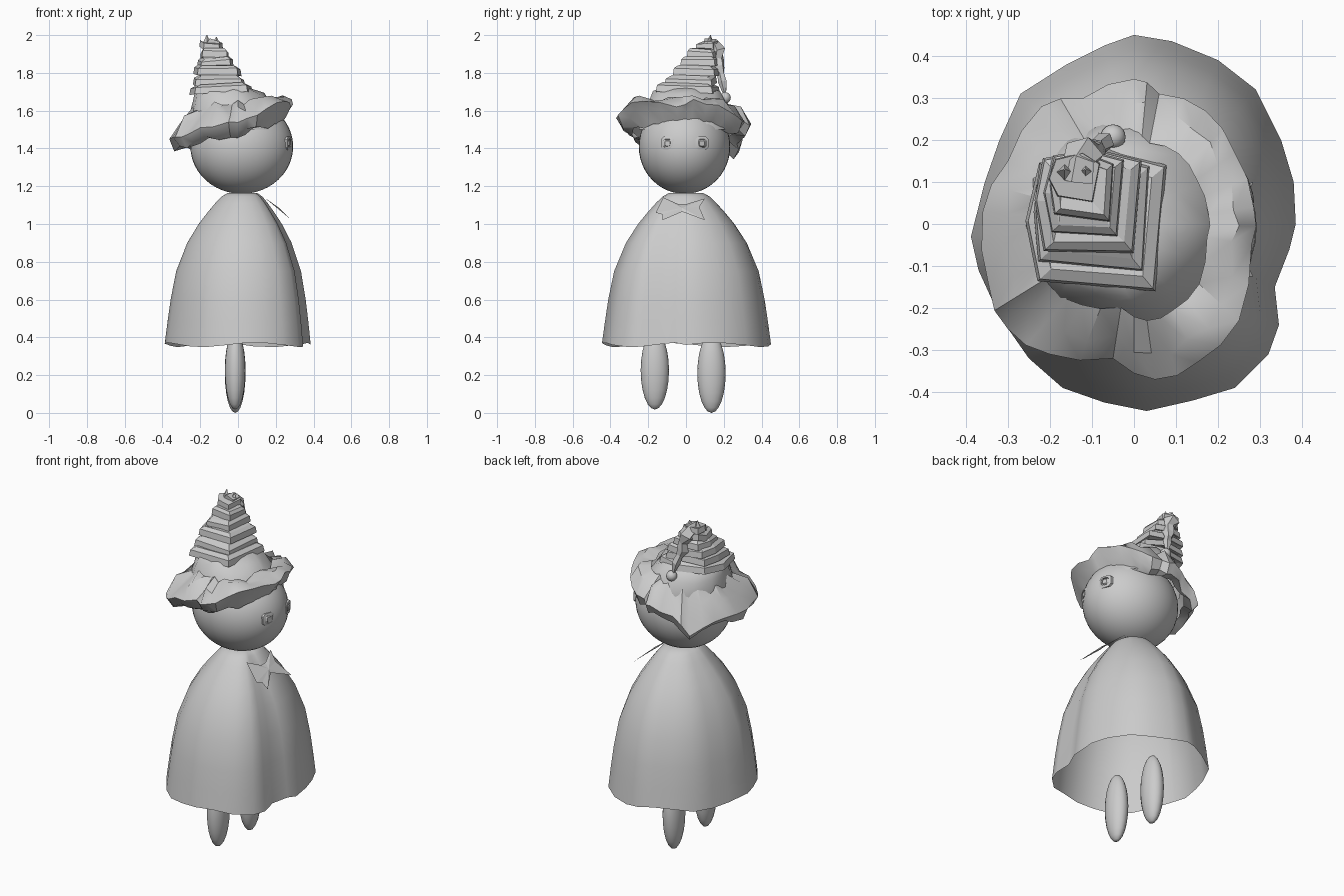
import bpy, bmesh, random
from math import sin, cos, pi, radians
from mathutils import Vector

if "Cube" in bpy.data.objects:
    bpy.data.objects.remove(bpy.data.objects["Cube"])

random.seed(4)


def finish(name, bm, angle=None):
    me = bpy.data.meshes.new(name)
    bmesh.ops.recalc_face_normals(bm, faces=bm.faces[:])
    bm.to_mesh(me)
    bm.free()
    ob = bpy.data.objects.new(name, me)
    bpy.context.collection.objects.link(ob)
    if angle:
        me.shade_smooth()
        me.set_sharp_from_angle(angle=radians(angle))
    return ob


def loft(name, rings, cap_start=False, cap_end=False, angle=None):
    bm = bmesh.new()
    vs = [[bm.verts.new(p) for p in ring] for ring in rings]
    n = len(vs[0])
    for a, b in zip(vs, vs[1:]):
        for i in range(n):
            j = (i + 1) % n
            bm.faces.new((a[i], a[j], b[j], b[i]))
    if cap_start:
        bm.faces.new(vs[0])
    if cap_end:
        bm.faces.new(vs[-1])
    return finish(name, bm, angle)


def ellipsoid(name, centre, radii, u=32, v=16):
    bm = bmesh.new()
    bmesh.ops.create_uvsphere(bm, u_segments=u, v_segments=v, radius=1)
    for p in bm.verts:
        p.co = Vector(centre) + p.co * Vector(radii)
    return finish(name, bm, 60)


def jit(a):
    return random.uniform(-a, a)


# Legs
ellipsoid("leg_1", (-.015, -.165, .225), (.055, .075, .207), 20, 12)
ellipsoid("leg_2", (-.015, .135, .21), (.055, .075, .21), 20, 12)

# Cloak: hem outline scaled up a bell profile, folds fading upwards
hem = [(.385, 0), (.38, .1), (.35, .2), (.29, .32), (.2, .39), (.09, .435), (0, .45),
       (-.07, .425), (-.16, .38), (-.27, .31), (-.32, .2), (-.355, .1), (-.388, -.03),
       (-.37, -.11), (-.32, -.22), (-.25, -.32), (-.17, -.39), (-.07, -.425), (.03, -.445),
       (.14, -.42), (.24, -.39), (.32, -.31), (.345, -.24), (.335, -.15), (.37, -.06)]
rings = []
for z, s in [(.36, 1), (.48, .965), (.6, .925), (.75, .855), (.9, .715), (1, .57),
             (1.06, .46), (1.11, .36), (1.145, .28), (1.165, .2)]:
    rings.append([(x * s + .03 * (1 - s), y * s,
                   z + (.012 * sin(i * 1.1) if s == 1 else 0)) for i, (x, y) in enumerate(hem)])
loft("cloak", rings, cap_end=True, angle=50)

# Head
ellipsoid("head", (.02, -.008, 1.41), (.272, .242, .25), 40, 24)

# Eyes: square frame with a raised centre
for k, y in enumerate((-.098, .085)):
    rings = []
    for r, x in [(.034, .235), (.035, .28), (.022, .284), (.021, .272), (.013, .285)]:
        ring = []
        for i in range(8):
            sx = (1, 1, .6, -.6, -1, -1, -.6, .6)[i]
            sz = (-.6, .6, 1, 1, .6, -.6, -1, -1)[i]
            ring.append((x - .3 * abs(y + sx * r) + .02, y + sx * r, 1.427 + sz * r))
        rings.append(ring)
    loft("eye_%d" % (k + 1), rings, cap_end=True, angle=30)

# Neck bow, a flat cut-out leaning forward
bm = bmesh.new()
shape = [(.0, 1.105), (.1, 1.135), (.07, 1.09), (.1, 1.02), (-.02, 1.065), (-.125, 1.02),
         (-.125, 1.05), (-.16, 1.06), (-.12, 1.14), (-.04, 1.105)]
slope = lambda p, d=0: (.14 + (1.14 - p[1]) * 1.2 + d, p[0], p[1])
vs = [bm.verts.new(slope(p)) for p in shape]
mid = bm.verts.new(slope((-.02, 1.085), .012))
for i, v in enumerate(vs):
    bm.faces.new((v, vs[(i + 1) % len(vs)], mid))
finish("neck_bow", bm)

# Hat brim: crumpled rim between an upper and a lower inner ring
rim = [(.28, -.05, 1.62), (.285, .04, 1.66), (.24, .17, 1.63), (.17, .27, 1.57),
       (.06, .31, 1.54), (0, .345, 1.53), (-.12, .3, 1.48), (-.22, .28, 1.38),
       (-.3, .15, 1.44), (-.36, .03, 1.455), (-.345, -.15, 1.46), (-.3, -.25, 1.46),
       (-.2, -.31, 1.51), (-.05, -.32, 1.54), (.05, -.37, 1.56), (.15, -.33, 1.61),
       (.25, -.23, 1.65)]
fine = []
for i, p in enumerate(rim):
    q = (Vector(p) + Vector(rim[(i + 1) % len(rim)])) / 2
    fine += [Vector(p), q + Vector((q.x * .03, q.y * .03, jit(.015)))]
top, high, low, under = [], [], [], []
for i, (x, y, z) in enumerate(fine):
    w = .02 if i % 2 else -.01
    top.append((x * .62, y * .62, 1.64 + .06 * x + jit(.02)))
    high.append((x * (.84 + w), y * (.84 + w), (z + 1.63 + .1 * x) / 2 + .015 + jit(.03)))
    low.append((x * (.91 + w), y * (.91 + w), z - .045 + jit(.02)))
    under.append((x * .77, y * .77, 1.475 + .15 * x + jit(.02)))
loft("hat_brim", [top, high, fine, low, under], angle=40)

# Hat crown
rings = []
for x, z, r, j in [(0, 1.5, .255, 0), (-.02, 1.57, .245, .01), (-.035, 1.64, .21, .015),
                   (-.05, 1.69, .175, .015), (-.07, 1.72, .13, 0)]:
    rings.append([(x + (r + jit(j)) * cos(i * pi / 7), (r + jit(j)) * sin(i * pi / 7),
                   z + jit(j)) for i in range(14)])
loft("hat_crown", rings, cap_end=True, angle=40)

# Hat peak: stepped square tiers leaning back to a torn tip
rings = []
N = 6
for k in range(N):
    t = k / N
    cx, cy, z = -.09 - .055 * t, .0 + .125 * t, 1.69 + .285 * t
    h = .16 * (1 - t) + .035 * t
    corners = [(.85, -1.02), (1.0, .85), (.1, 1.1), (-.85, .95), (-1.05, .1), (-.92, -.82)]
    wob = [(jit(.01), jit(.01), jit(.012)) for _ in corners]
    for s, dz in [(.84, .006), (1.0, 0), (.96, .035), (.78, .05)]:
        rings.append([(cx + px * h * s + w[0], cy + py * h * s + w[1],
                       z + dz + w[2]) for (px, py), w in zip(corners, wob)])
loft("hat_peak", rings[:-1], cap_start=True, cap_end=True)
for k, (x, z) in enumerate([(-.165, 2.0), (-.115, 1.99)]):
    base = [(x + .028 * cos(a * pi / 2), .12 + .028 * sin(a * pi / 2), 1.94) for a in range(4)]
    tip = [(x + .002 * cos(a * pi / 2), .13 + .002 * sin(a * pi / 2), z) for a in range(4)]
    loft("hat_tip_%d" % (k + 1), [base, tip], cap_start=True, cap_end=True)

# Drooping hat tail: crumpled tube along a path
path = [Vector(p) for p in [(-.135, .1, 1.94), (-.13, .14, 1.945), (-.12, .165, 1.91),
                            (-.105, .175, 1.87), (-.1, .17, 1.83), (-.085, .185, 1.79),
                            (-.07, .195, 1.75), (-.06, .205, 1.69)]]
rings = []
for k, (p, r) in enumerate(zip(path, (.045, .04, .048, .026, .036, .02, .025, .008))):
    d = path[min(k + 1, 7)] - path[max(k - 1, 0)]
    q = d.to_track_quat('Z', 'Y')
    rings.append([p + q @ Vector((r * cos(a * 2 * pi / 5), r * sin(a * 2 * pi / 5), jit(.006)))
                  for a in range(5)])
loft("hat_tail", rings, cap_start=True, cap_end=True)

# Pompon
ellipsoid("pompon", (-.05, .207, 1.668), (.03, .03, .03), 20, 12)
